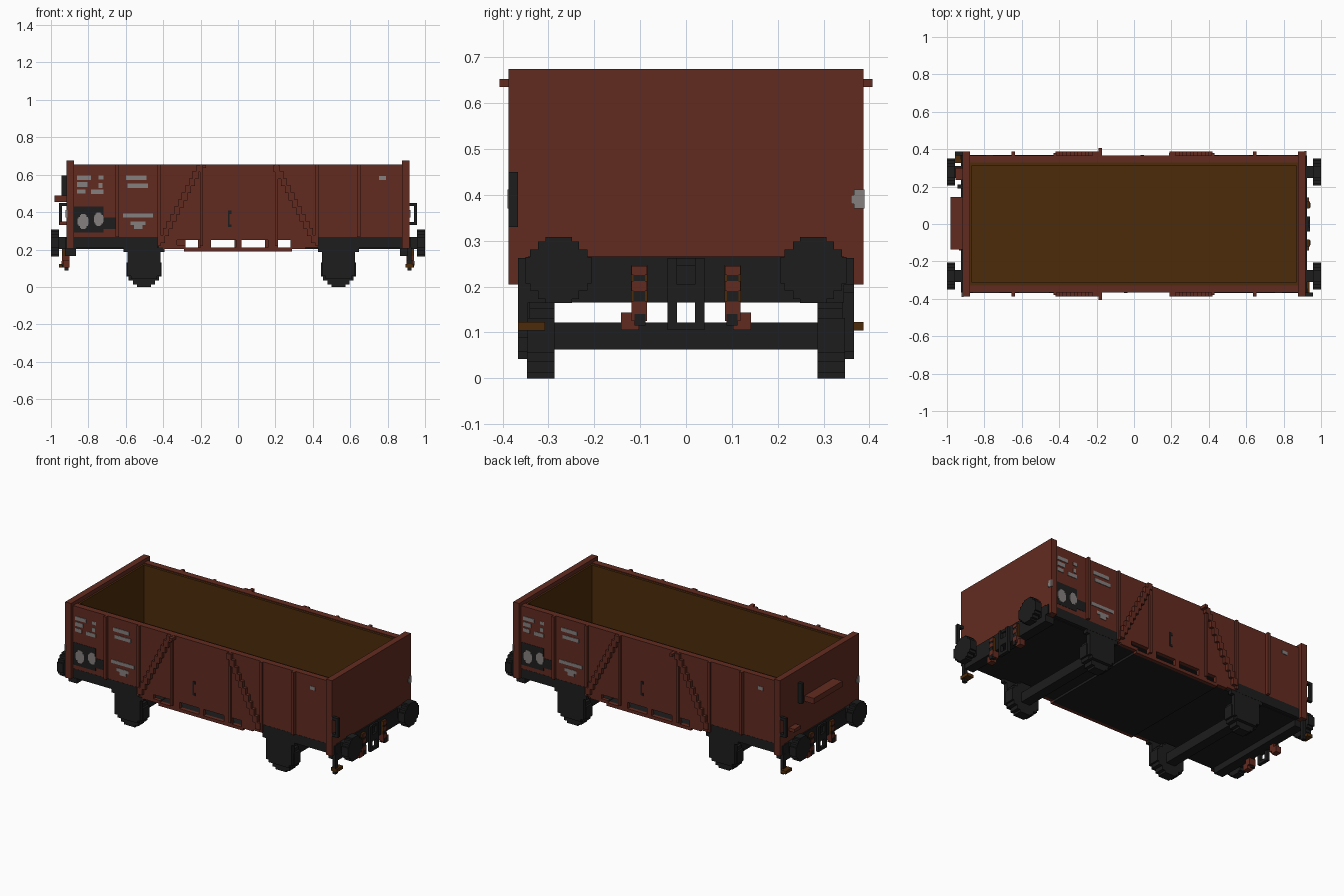
import bpy, bmesh, math
from mathutils import Matrix

cube = bpy.data.objects.get("Cube")
if cube:
    bpy.data.objects.remove(cube)


def lin(c):
    c /= 255
    return c / 12.92 if c <= 0.04045 else ((c + 0.055) / 1.055) ** 2.4


def material(name, *rgb):
    col = tuple(lin(c) for c in rgb) + (1,)
    m = bpy.data.materials.new(name)
    m.use_nodes = True
    m.diffuse_color = col
    b = next(n for n in m.node_tree.nodes if n.type == 'BSDF_PRINCIPLED')
    b.inputs["Base Color"].default_value = col
    b.inputs["Roughness"].default_value = 0.9
    return m


RED = material("oxide red", 98, 43, 32)
BLACK = material("soft black", 29, 29, 29)
BROWN = material("plank brown", 77, 43, 10)
GREY = material("marking grey", 132, 128, 126)


def boxes(name, mat, *spans):
    """One object from boxes given as (x0, x1, y0, y1, z0, z1)."""
    bm = bmesh.new()
    for x0, x1, y0, y1, z0, z1 in spans:
        m = Matrix.Translation(((x0 + x1) / 2, (y0 + y1) / 2, (z0 + z1) / 2))
        bmesh.ops.create_cube(bm, size=1, matrix=m @ Matrix.Diagonal((x1 - x0, y1 - y0, z1 - z0, 1)))
    me = bpy.data.meshes.new(name)
    bm.to_mesh(me)
    bm.free()
    me.materials.append(mat)
    ob = bpy.data.objects.new(name, me)
    bpy.context.collection.objects.link(ob)
    return ob


def twice(name, mat, *spans):
    """The same part on both sides, the second turned half way round."""
    boxes("front_" + name, mat, *spans)
    boxes("back_" + name, mat, *[(-b, -a, -d, -c, e, f) for a, b, c, d, e, f in spans])


def disc(axis, u, v, r, lo, hi):
    """Blocky disc from four crossing boxes, along x or y."""
    out = []
    for a, b in ((1, .4), (.87, .62), (.62, .87), (.4, 1)):
        p = (u - r * a, u + r * a)
        q = (v - r * b, v + r * b)
        out.append((lo, hi) + p + q if axis == 'x' else p + (lo, hi) + q)
    return out


# Tub: end walls, floor and inner planking
boxes("end_walls", RED, *[(s * .897 - .02, s * .897 + .02, -.387, .387, .205, .675) for s in (-1, 1)])
boxes("floor", BROWN, (-.877, .877, -.33, .33, .262, .275))
boxes("side_planking", BROWN, *[(-.877, .877, s * .3225 - .0085, s * .3225 + .0085, .265, .65) for s in (-1, 1)])
boxes("end_planking", BROWN, *[(s * .872 - .006, s * .872 + .006, -.33, .33, .265, .65) for s in (-1, 1)])

# Underframe: a plate under the floor and a lower one beneath the gap
boxes("upper_plate", BLACK, (-.89, .89, -.345, .345, .25, .263))
boxes("lower_plate", BLACK, (-.88, -.29, -.346, .346, .204, .212), (.29, .88, -.346, .346, .204, .212),
      (-.29, .29, -.346, .346, .19, .209))

# Side walls with the openings along the lower edge
twice("side_wall", RED, (-.88, .88, -.367, -.328, .262, .655))
twice("door_sill", RED,
      (-.425, .425, -.367, -.345, .25, .264),
      (-.425, -.325, -.367, -.345, .212, .262),
      (-.2, -.145, -.367, -.345, .2, .262),
      (-.01, .02, -.367, -.345, .2, .262),
      (.16, .215, -.367, -.345, .2, .262),
      (.28, .425, -.367, -.345, .212, .262),
      (-.4, -.28, -.367, -.345, .204, .224),
      (.28, .36, -.367, -.345, .204, .224),
      (-.29, .29, -.367, -.345, .19, .21))
twice("solebar", BLACK, (-.878, -.43, -.368, -.33, .208, .266), (.425, .878, -.368, -.33, .208, .266))

# Ribs, door posts and stepped diagonal braces
twice("ribs", RED, *[(x - .009, x + .009, -.387, -.36, .266, .655) for x in (-.645, .645)],
      *[(x - .008, x + .008, -.380, -.36, .22, .655) for x in (-.422, -.195, .205, .422)])
n = 11
braces = []
for i in range(n):
    z = .235 + i * .038
    for s in (-1, 1):
        x = s * (.405 - i * .0198)
        braces.append((x - .016, x + .016, -.387, -.36, z, z + .042 if i < n - 1 else .652))
twice("braces", RED, *braces)
boxes("door_catches", RED, (-.19, -.17, -.407, -.36, .635, .653), (-.19, -.17, .36, .407, .635, .653))
twice("door_bolt", BLACK, (-.053, -.045, -.370, -.36, .325, .405),
      (-.053, -.035, -.370, -.36, .39, .408), (-.053, -.035, -.370, -.36, .32, .335))

# Painted panels, plain blocks only
twice("dark_panel", BLACK, (-.88, -.72, -.3685, -.36, .29, .43), (-.73, -.655, -.3685, -.36, .31, .37))
Y = (-.370, -.366)
blobs = [disc('y', -.828, .35, .04, *Y), disc('y', -.745, .362, .036, *Y)]
twice("round_marks", GREY, *[((a + b) / 2 - (b - a) * .36, (a + b) / 2 + (b - a) * .36, c, d, e, f)
                             for blob in blobs for a, b, c, d, e, f in blob])
marks = [(-.86, -.785, .572, .595), (-.86, -.805, .535, .56), (-.86, -.815, .50, .522),
         (-.745, -.718, .575, .595), (-.785, -.72, .497, .52), (-.745, -.725, .53, .555),
         (-.60, -.49, .572, .595), (-.59, -.48, .53, .552), (-.615, -.455, .372, .393),
         (-.575, -.495, .33, .35), (-.555, -.51, .31, .335), (.755, .79, .572, .593)]
twice("stripe_marks", GREY, *[(a, b, *Y, c, d) for a, b, c, d in marks])

# Headstocks, buffers and couplers at both ends
twice("headstock", BLACK, (.865, .925, -.345, .345, .165, .266), (.865, .925, -.367, .367, .205, .262))
twice("buffers", BLACK, *[b for y in (-.278, .278) for b in
                          disc('x', y, .236, .072, .957, 1.0) + [(.9, .96, y - .032, y + .032, .203, .268)]])
twice("coupler", BLACK, (.92, .94, -.04, -.02, .105, .262), (.92, .94, .02, .04, .105, .262),
      (.92, .94, -.02, .02, .165, .205), (.92, .935, -.02, .02, .245, .262), (.92, .94, -.02, .02, .105, .122))

# Hoses: brown bodies with red faces, dark fittings between
bodies, faces, fittings = [], [], []
for s in (-1, 1):
    y = s * .102
    bodies.append((.915, .938, y - .018, y + .018, .165, .247))
    faces += [(.93, .942, y - .017, y + .017, .19, .212), (.93, .942, y - .017, y + .017, .225, .245),
              (.90, .942, y - .017, y + .017, .125, .167),
              (.90, .936, s * .122 - .02, s * .122 + .02, .105, .143)]
    fittings += [(.93, .940, y - .013, y + .013, .167, .225),
                 (.92, .944, s * .1 - .012, s * .1 + .012, .115, .14)]
twice("hose_bodies", BROWN, *bodies)
twice("hose_faces", RED, *faces)
twice("hose_fittings", BLACK, *fittings)

# Corner steps, grab handles and end plates
boxes("corner_steps", BROWN, (.895, .938, -.367, -.308, .104, .123), (-.957, -.92, .327, .387, .104, .123))
twice("step_hanger", BLACK, (.905, .928, -.367, -.345, .088, .21))
twice("grab_handle", BLACK, (.94, .957, -.387, -.367, .33, .45),
      (.915, .957, -.387, -.367, .33, .347), (.915, .957, -.387, -.367, .433, .45))
twice("end_plate", GREY, (.912, .921, .367, .389, .37, .412), (.914, .921, .36, .38, .38, .4))

# Shelf, lamp iron and small step on the right-hand end only
boxes("end_shelf", RED, (-.98, -.915, -.137, .145, .455, .49))
boxes("end_small_step", RED, (-.955, -.915, .235, .3, .33, .35))
boxes("end_post", BLACK, (-.945, -.915, .19, .21, .47, .595))

# Wheel sets
for label, cx in (("rear", -.503), ("fore", .537)):
    boxes(label + "_axle", BLACK, (cx - .03, cx + .03, -.3, .3, .063, .122))
    for s, side in ((-1, "right"), (1, "left")):
        lo, hi = sorted((s * .287, s * .347))
        boxes(f"{label}_{side}_wheel", BLACK, *disc('y', cx, .094, .094, lo, hi))
        lo, hi = sorted((s * .34, s * .367))
        boxes(f"{label}_{side}_axle_box", BLACK, (cx - .07, cx + .07, lo, hi, .042, .21),
              (cx - .088, cx + .088, lo, hi, .058, .19), (cx - .11, cx + .11, lo, hi, .187, .21))
